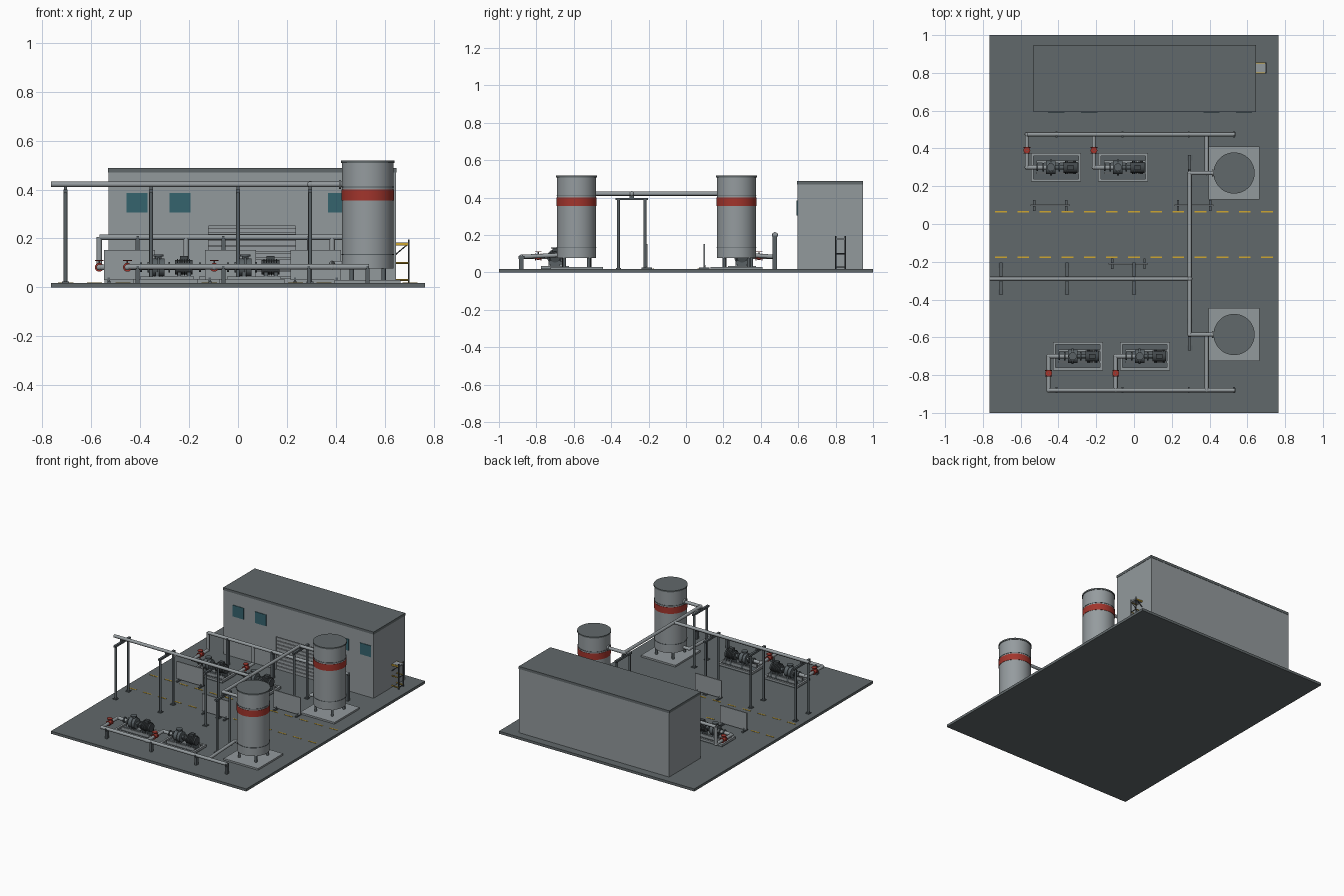
import bpy, bmesh, math
from mathutils import Vector, Matrix

cube = bpy.data.objects.get("Cube")
if cube:
    bpy.data.objects.remove(cube, do_unlink=True)


def material(name, rgb):
    m = bpy.data.materials.new(name)
    m.use_nodes = True
    m.diffuse_color = (*rgb, 1)
    m.node_tree.nodes["Principled BSDF"].inputs["Base Color"].default_value = (*rgb, 1)
    return m


ASPHALT = material("dark asphalt", (0.12, 0.14, 0.145))
CONCRETE = material("light concrete", (0.29, 0.32, 0.335))
METAL = material("pipe metal", (0.30, 0.33, 0.345))
STEEL = material("dark steel", (0.10, 0.12, 0.13))
MOTOR = material("motor grey", (0.055, 0.065, 0.07))
RED = material("red paint", (0.36, 0.035, 0.025))
YELLOW = material("yellow paint", (0.62, 0.38, 0.03))
GLASS = material("teal glass", (0.035, 0.125, 0.155))

GROUND = 0.018


def finish(name, mat, bm, smooth=False):
    mesh = bpy.data.meshes.new(name)
    bmesh.ops.recalc_face_normals(bm, faces=bm.faces)
    bm.to_mesh(mesh)
    bm.free()
    mesh.materials.append(mat)
    ob = bpy.data.objects.new(name, mesh)
    bpy.context.scene.collection.objects.link(ob)
    if smooth:
        for p in mesh.polygons:
            p.use_smooth = True
        mesh.set_sharp_from_angle(angle=math.radians(35))
    return ob


def box(name, mat, x, y, z):
    """Box from (min, max) pairs on each axis."""
    bm = bmesh.new()
    size = Matrix.Diagonal((x[1] - x[0], y[1] - y[0], z[1] - z[0], 1))
    mid = Matrix.Translation((sum(x) / 2, sum(y) / 2, sum(z) / 2))
    bmesh.ops.create_cube(bm, size=1, matrix=mid @ size)
    return finish(name, mat, bm)


def rod(name, mat, a, b, r, sides=16):
    a, b = Vector(a), Vector(b)
    bm = bmesh.new()
    turn = (b - a).to_track_quat("Z", "Y").to_matrix().to_4x4()
    bmesh.ops.create_cone(bm, cap_ends=True, segments=sides, radius1=r, radius2=r,
                          depth=(b - a).length, matrix=Matrix.Translation((a + b) / 2) @ turn)
    return finish(name, mat, bm, True)


def ball(name, mat, p, r):
    bm = bmesh.new()
    bmesh.ops.create_uvsphere(bm, u_segments=16, v_segments=10, radius=r,
                              matrix=Matrix.Translation(p))
    return finish(name, mat, bm, True)


def pipe(name, points, r=0.011):
    for a, b in zip(points, points[1:]):
        rod(name, METAL, a, b, r)
    for p in points[1:-1]:
        ball(name + "_elbow", METAL, p, r * 1.1)


def around(c, half):
    return (c - half, c + half)


# Yard slab and lane dashes
box("yard_slab", ASPHALT, (-0.765, 0.765), (-1, 1), (0, GROUND))
for y in (0.065, -0.175):
    for i in range(13):
        x = -0.735 + i * 0.1173
        box("lane_dash", YELLOW, (x, x + 0.062), around(y, 0.004), (GROUND, GROUND + 0.002))

# Building: walls around a door opening, then roof
F, B = 0.595, 0.945
WALL_TOP = 0.47
box("wall_right", CONCRETE, (-0.53, -0.12), (F, B), (GROUND, WALL_TOP))
box("wall_left", CONCRETE, (0.235, 0.645), (F, B), (GROUND, WALL_TOP))
box("wall_above_door", CONCRETE, (-0.12, 0.235), (F, B), (0.25, WALL_TOP))
box("wall_behind_door", CONCRETE, (-0.12, 0.235), (F + 0.02, B), (GROUND, 0.25))
box("roof", ASPHALT, (-0.532, 0.647), (F - 0.002, B + 0.002), (WALL_TOP, 0.488))
for i in range(9):
    z = GROUND + i * 0.0255
    box("door_slat", METAL, (-0.12, 0.235), (F + 0.008, F + 0.02), (z, z + 0.021))
for x in (-0.455, -0.28, 0.367, 0.54):
    box("window", GLASS, (x, x + 0.086), (F - 0.004, F), (0.305, 0.385))

# Side access ladder with a landing
for y in (0.8, 0.852):
    rod("ladder_post", MOTOR, (0.698, y, GROUND), (0.698, y, 0.195), 0.004, 8)
    rod("ladder_brace", MOTOR, (0.645, y, 0.135), (0.698, y, 0.18), 0.0025, 8)
    for z in (0.03, 0.1):
        rod("ladder_rail", YELLOW, (0.645, y, z), (0.698, y, z), 0.004, 8)
    box("landing_edge", YELLOW, (0.645, 0.7), around(y, 0.003), (0.172, 0.182))
for z in (0.03, 0.1):
    rod("ladder_rung", MOTOR, (0.698, 0.8, z), (0.698, 0.852, z), 0.003, 8)
box("landing", CONCRETE, (0.645, 0.7), (0.803, 0.849), (0.174, 0.184))


# Storage tanks on pads
def tank(x, y):
    box("tank_pad", CONCRETE, (x - 0.135, x + 0.135), around(y, 0.14), (GROUND, 0.03))
    for dx in (-1, 1):
        for dy in (-1, 1):
            px, py = x + dx * 0.065, y + dy * 0.065
            rod("tank_leg", STEEL, (px, py, 0.03), (px, py, 0.08), 0.009, 12)
    rod("tank_shell", METAL, (x, y, 0.077), (x, y, 0.51), 0.105, 48)
    rod("tank_red_band", RED, (x, y, 0.355), (x, y, 0.40), 0.107, 48)
    for z in (0.133, 0.408):
        rod("tank_hoop", STEEL, (x, y, z), (x, y, z + 0.004), 0.107, 48)
    rod("tank_lid", ASPHALT, (x, y, 0.508), (x, y, 0.518), 0.109, 48)


TX, TY = 0.53, (0.27, -0.585)
for y in TY:
    tank(TX, y)

# Overhead pipes and their trestles
RX, RY, RZ = 0.295, -0.29, 0.421
pipe("overhead_main", [(-0.765, RY, RZ), (RX, RY, RZ)])
pipe("overhead_link", [(TX - 0.1, TY[0], RZ), (RX, TY[0], RZ), (RX, TY[1], RZ), (TX - 0.1, TY[1], RZ)])
ball("overhead_tee", METAL, (RX, RY, RZ), 0.014)
for y in TY:
    rod("tank_inlet_flange", METAL, (TX - 0.118, y, RZ), (TX - 0.108, y, RZ), 0.018)
for x, y in ((-0.705, RY), (-0.355, RY), (0, RY), (RX, TY[0] + 0.01), (RX, TY[1])):
    box("trestle_beam", STEEL, around(x, 0.008), around(y, 0.086), (0.386, 0.399))
    box("trestle_saddle", STEEL, around(x, 0.007), around(y, 0.012), (0.399, 0.413))
    for dy in (-0.071, 0.071):
        rod("trestle_post", STEEL, (x, y + dy, GROUND), (x, y + dy, 0.388), 0.008, 12)
        box("trestle_foot", STEEL, around(x, 0.014), around(y + dy, 0.014), (GROUND, 0.023))


# Pump sets: skid frame, pump, coupling, finned motor
def pump(x, y):
    L, W, axis = 0.265, 0.075, 0.082
    box("skid_plate", STEEL, (x, x + L), around(y, W), (GROUND, 0.024))
    for s in (-1, 1):
        box("skid_rail", CONCRETE, (x, x + L), around(y + s * (W - 0.007), 0.007), (GROUND, 0.035))
        box("skid_bearer", CONCRETE, (x + 0.03, x + 0.25), around(y + s * 0.03, 0.006), (0.024, 0.045))
    for ex in (x + 0.007, x + L - 0.007):
        box("skid_end", CONCRETE, around(ex, 0.007), around(y, W), (GROUND, 0.035))
    rod("pump_suction", METAL, (x - 0.015, y, axis), (x + 0.09, y, axis), 0.012)
    for fx, r in ((0.03, 0.02), (0.06, 0.022), (0.145, 0.022)):
        rod("pump_flange", STEEL, (x + fx, y, axis), (x + fx + 0.008, y, axis), r)
    rod("pump_casing", STEEL, (x + 0.08, y, axis), (x + 0.13, y, axis), 0.036, 24)
    rod("pump_casing_ring", STEEL, (x + 0.1, y, axis), (x + 0.11, y, axis), 0.042, 24)
    rod("pump_outlet", STEEL, (x + 0.105, y, axis), (x + 0.105, y, 0.133), 0.013)
    rod("pump_outlet_flange", STEEL, (x + 0.105, y, 0.127), (x + 0.105, y, 0.134), 0.021)
    rod("pump_shaft", STEEL, (x + 0.125, y, axis), (x + 0.18, y, axis), 0.011)
    rod("motor_body", MOTOR, (x + 0.172, y, axis), (x + 0.245, y, axis), 0.029, 24)
    for i in range(6):
        fx = x + 0.18 + i * 0.01
        rod("motor_fin", MOTOR, (fx, y, axis), (fx + 0.004, y, axis), 0.034, 24)
    box("motor_terminal_box", MOTOR, (x + 0.192, x + 0.225), around(y, 0.013), (0.108, 0.128))
    for fx in (0.1, 0.19, 0.23):
        box("machine_foot", STEEL, around(x + fx, 0.008), around(y, 0.036), (0.024, 0.062))


def valve(x, y, z):
    ball("valve_body", RED, (x, y, z), 0.016)
    for s in (-1, 1):
        rod("valve_flange", RED, (x, y + s * 0.013, z), (x, y + s * 0.018, z), 0.018)
    rod("valve_stem", STEEL, (x, y, z), (x, y, 0.112), 0.003, 8)
    rod("valve_wheel", RED, (x, y, 0.108), (x, y, 0.112), 0.018)


# Each bank: pumps, valves, header pipe with stands, tank feed
def bank(pumps, pump_y, valve_y, head_y, head_z, tank_y):
    low = 0.082
    for x in pumps:
        px = x - 0.022
        pipe("pump_branch", [(x, pump_y, low), (px, pump_y, low), (px, head_y, low), (px, head_y, head_z + 0.001)])
        valve(px, valve_y, low)
    pipe("header", [(pumps[0] - 0.022, head_y, head_z), (TX + 0.005, head_y, head_z)])
    pipe("tank_feed", [(TX - 0.09, tank_y, low + 0.015), (0.385, tank_y, low + 0.015),
                       (0.385, head_y, low + 0.002), (0.385, head_y, head_z)])
    for x in (-0.41, -0.06, 0.29, TX):
        box("header_stand", STEEL, around(x, 0.008), around(head_y, 0.012), (GROUND, head_z - 0.008))
        box("header_clamp", STEEL, around(x, 0.005), around(head_y, 0.016), (head_z - 0.012, head_z + 0.004))


for x in (-0.43, -0.075):
    pump(x, -0.70)
bank((-0.43, -0.075), -0.70, -0.79, -0.88, 0.084, TY[1])
for x in (-0.545, -0.19):
    pump(x, 0.30)
bank((-0.545, -0.19), 0.30, 0.39, 0.475, 0.205, TY[0])

# Free-standing barrier panels
for x, y in ((-0.443, 0.098), (0.318, 0.098), (-0.03, -0.21)):
    box("barrier_panel", CONCRETE, around(x, 0.104), around(y, 0.004), (0.03, 0.153))
    for s in (-1, 1):
        box("barrier_foot", STEEL, around(x + s * 0.085, 0.006), around(y, 0.028), (GROUND, 0.026))
        box("barrier_leg", STEEL, around(x + s * 0.085, 0.005), around(y, 0.005), (0.02, 0.04))
